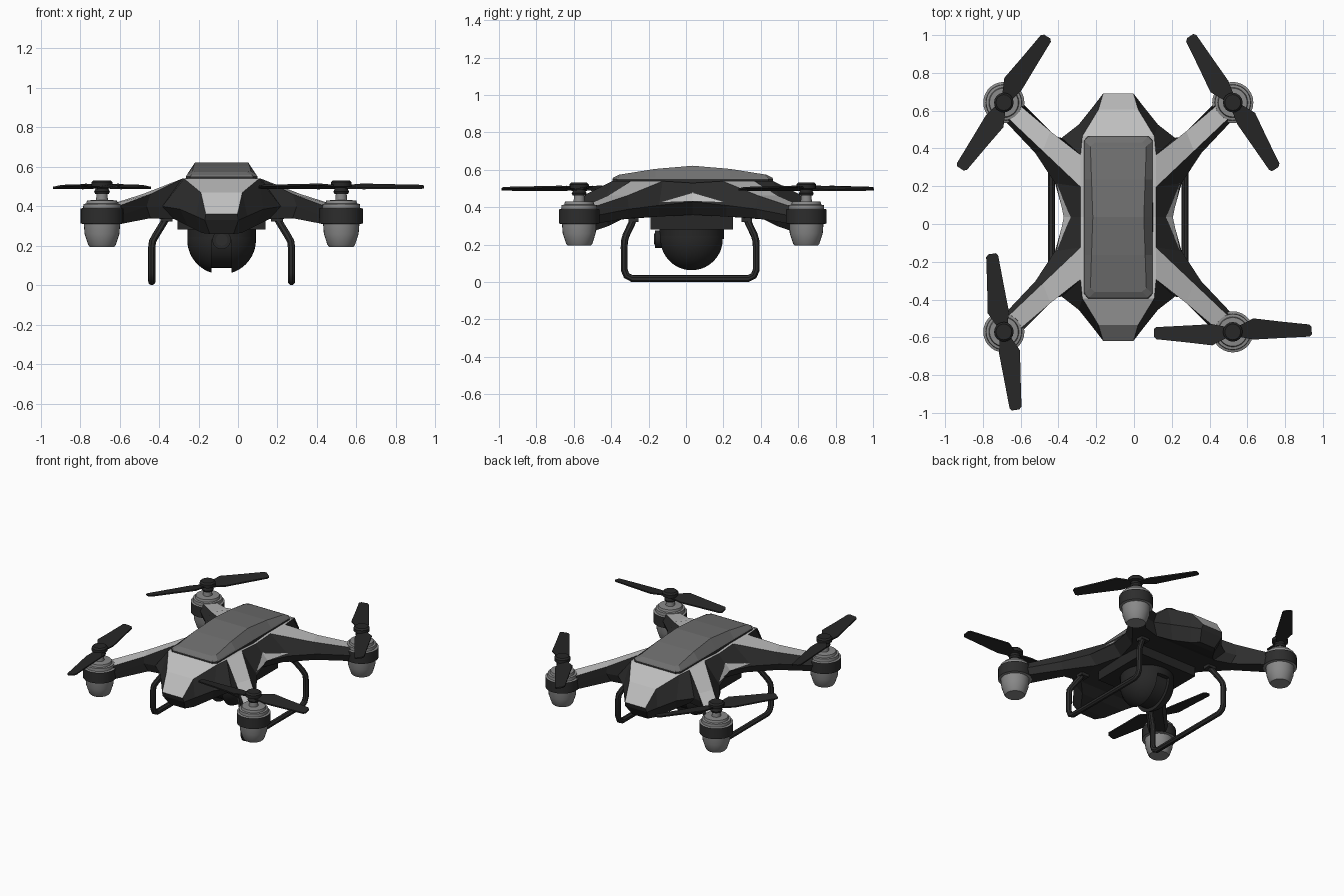
import bpy, bmesh, math
from mathutils import Vector, Matrix

if "Cube" in bpy.data.objects:
    bpy.data.objects.remove(bpy.data.objects["Cube"])

CX, CY = -0.083, 0.036          # centre of the airframe


def material(name, v):
    m = bpy.data.materials.new(name)
    m.diffuse_color = (v, v, v, 1)
    m.use_nodes = True
    m.node_tree.nodes["Principled BSDF"].inputs["Base Color"].default_value = m.diffuse_color
    return m


LIGHT = material("light grey shell", 0.52)
DARK = material("dark body", 0.026)
CANOPY = material("canopy grey", 0.16)
METAL = material("motor grey", 0.25)
BLACK = material("black plastic", 0.02)


def finish(bm, name, mats, loc=(CX, CY, 0), smooth=False):
    bmesh.ops.remove_doubles(bm, verts=bm.verts, dist=1e-4)
    bmesh.ops.recalc_face_normals(bm, faces=bm.faces)
    me = bpy.data.meshes.new(name)
    bm.to_mesh(me)
    bm.free()
    for m in mats:
        me.materials.append(m)
    ob = bpy.data.objects.new(name, me)
    ob.location = loc
    bpy.context.collection.objects.link(ob)
    if smooth:
        bpy.ops.object.select_all(action='DESELECT')
        bpy.context.view_layer.objects.active = ob
        ob.select_set(True)
        bpy.ops.object.shade_smooth_by_angle(angle=math.radians(35))
    return ob


def mirrored(name, faces, mats):
    """Mesh from one quadrant of (points, material) faces, mirrored in x and y."""
    bm = bmesh.new()
    for sx in (1, -1):
        for sy in (1, -1):
            for pts, mi in faces:
                f = bm.faces.new([bm.verts.new((p[0] * sx, p[1] * sy, p[2])) for p in pts])
                f.material_index = mi
    return finish(bm, name, mats)


def band(a, b, mi):
    return [((a[i], a[i + 1], b[i + 1], b[i]), mi) for i in range(len(a) - 1)]


def mid(p):
    return (0, p[1], p[2])


def strip(pts, mi):
    """Close a row of points across to the x = 0 plane."""
    return [((p, q, mid(q), mid(p)), mi) for p, q in zip(pts, pts[1:])]


def box(name, size, loc, mat):
    bm = bmesh.new()
    bmesh.ops.create_cube(bm, size=1, matrix=Matrix.Diagonal((*size, 1)))
    return finish(bm, name, [mat], loc)


def cylinder(name, r, depth, loc, mat, axis='Z', r2=None, seg=32):
    bm = bmesh.new()
    rot = {'Z': Matrix(), 'X': Matrix.Rotation(math.pi / 2, 4, 'Y'),
           'Y': Matrix.Rotation(math.pi / 2, 4, 'X')}[axis]
    bmesh.ops.create_cone(bm, cap_ends=True, segments=seg, radius1=r,
                          radius2=r if r2 is None else r2, depth=depth, matrix=rot)
    return finish(bm, name, [mat], loc, True)


# Airframe: edge of the light top, widest outline and belly outline (nose to side)
top = [(.08, .655, .36), (.105, .57, .47), (.19, .43, .54), (.20, .33, .54), (.36, .455, .462),
       (.525, .595, .40), (.595, .535, .40), (.40, .35, .462), (.20, .16, .54), (.20, 0, .53)]
wide = [(.085, .645, .33), (.13, .59, .35), (.21, .49, .385), (.30, .42, .40), (.38, .435, .40),
        (.51, .605, .355), (.61, .52, .355), (.44, .34, .39), (.335, .18, .41), (.285, 0, .43)]
belly = [(.06, .60, .26), (.10, .55, .265), (.17, .45, .30), (.24, .38, .335), (.36, .41, .34),
         (.515, .595, .31), (.60, .53, .31), (.42, .35, .34), (.28, .18, .35), (.22, 0, .36)]
faces = band(top, wide, 1) + band(wide, belly, 1)
for ring, mi in ((top, 0), (belly, 1)):
    faces += strip(ring[:4] + ring[8:], mi)
    faces += [((ring[3], ring[4], ring[7], ring[8]), mi),
              ((ring[4], ring[5], ring[6], ring[7]), mi)]
faces += [((a[0], b[0], mid(b[0]), mid(a[0])), 1) for a, b in ((top, wide), (wide, belly))]
mirrored("airframe", faces, [LIGHT, DARK])

# Light sliver on each flank
out = Vector((.004, 0, .004))
sliver = [Vector(top[9]).lerp(Vector(wide[9]), .55) + out,
          Vector(top[8]).lerp(Vector(wide[8]), .9) + out, Vector(wide[9]) + out]
mirrored("side_accent", [(sliver, 0)], [LIGHT])

# Faceted canopy with dark seam
plan = [(.155, .425), (.177, .40), (.177, .20), (.177, 0)]
k0 = [(x + .006, y + .006 * (y > 0), .525) for x, y in plan]
k1 = [(x + .004, y + .004 * (y > 0), .552) for x, y in plan]
k2 = [(x, y, .558) for x, y in plan]
k3 = [(.125, .395, .574), (.148, .375, .577), (.142, .20, .605), (.135, 0, .622)]
faces = band(k0, k1, 1) + band(k1, k2, 0) + band(k2, k3, 0) + strip(k3, 0)
for a, b, mi in ((k0, k1, 1), (k1, k2, 0), (k2, k3, 0)):
    faces.append(((a[0], b[0], mid(b[0]), mid(a[0])), mi))
mirrored("canopy", faces, [CANOPY, DARK])

# Motors: lathed pod with a dark ring, shaft, hub and two-bladed propeller
pod = [(0, .195), (.062, .195), (.07, .205), (.088, .26), (.092, .31), (.109, .313), (.109, .388),
       (.096, .392), (.094, .412), (.08, .414), (.076, .43), (.03, .432), (.027, .47), (0, .47)]
hub = [(0, .462), (.034, .462), (.04, .475), (.034, .485), (.034, .495), (.052, .50),
       (.052, .522), (.042, .532), (0, .532)]
blade = [(.02, .025), (.06, .045), (.11, .07), (.25, .052), (.405, .034), (.418, .02), (.418, -.02),
         (.405, -.03), (.25, -.036), (.11, -.042), (.05, -.03), (.02, -.025)]


def lathe(name, prof, mats, loc, dark=lambda c: False, n=28):
    bm = bmesh.new()
    for k in range(n):
        a, b = (2 * math.pi * (k + d) / n for d in (0, 1))
        for (r, z), (s, w) in zip(prof, prof[1:]):
            pts = [(r, z, a), (s, w, a), (s, w, b), (r, z, b)]
            if r == 0:
                pts.pop()
            elif s == 0:
                pts.pop(2)
            f = bm.faces.new([bm.verts.new((q * math.cos(t), q * math.sin(t), h)) for q, h, t in pts])
            f.material_index = int(dark((z + w) / 2))
    return finish(bm, name, mats, loc, True)


def propeller(name, loc, angle):
    bm = bmesh.new()
    for turn in (0, math.pi):
        f = bm.faces.new([bm.verts.new((x, y, y * .18)) for x, y in blade])
        ext = bmesh.ops.extrude_face_region(bm, geom=[f], use_keep_orig=True)
        vs = [g for g in ext['geom'] if isinstance(g, bmesh.types.BMVert)]
        bmesh.ops.translate(bm, verts=vs, vec=(0, 0, .009))
        bmesh.ops.rotate(bm, verts=bm.verts, matrix=Matrix.Rotation(math.pi, 3, 'Z'))
    ob = finish(bm, name, [BLACK], loc)
    ob.rotation_euler.z = math.radians(angle)


for side, sx in (("left", -1), ("right", 1)):
    for end, sy in (("front", -1), ("rear", 1)):
        x, y = CX + sx * .606, CY + sy * .607
        tag = end + "_" + side
        angle = {"front_left": 98.5, "front_right": .7, "rear_left": 56.5, "rear_right": 122.6}[tag]
        lathe(tag + "_motor", pod, [METAL, DARK], (x, y, 0), lambda z: .312 < z < .388)
        lathe(tag + "_hub", hub, [BLACK], (x, y, 0), n=16)
        propeller(tag + "_propeller", (x, y, .494), angle)

# Camera under the belly: mount plate, collar, two half shells, core and lens
GY, GZ = .03, .23
box("camera_mount", (.445, .44, .08), (CX, GY, .322), BLACK)
cylinder("camera_collar", .173, .07, (CX, GY, GZ + .035), BLACK, seg=40)
for side, s in (("left", -1), ("right", 1)):
    bm = bmesh.new()
    bmesh.ops.create_uvsphere(bm, u_segments=40, v_segments=24, radius=.174)
    cut = bmesh.ops.bisect_plane(bm, geom=bm.verts[:] + bm.edges[:] + bm.faces[:], dist=1e-5,
                                 plane_co=(s * .05, 0, 0), plane_no=(s, 0, 0), clear_inner=True)
    bmesh.ops.holes_fill(bm, edges=[e for e in bm.edges if e.is_boundary], sides=0)
    finish(bm, side + "_camera_shell", [BLACK], (CX, GY, GZ), True)
cylinder("camera_core", .142, .104, (CX, GY, GZ), BLACK, 'X')
cylinder("camera_lens_barrel", .047, .08, (CX, GY - .155, GZ), BLACK, 'Y')
cylinder("camera_lens", .03, .008, (CX, GY - .196, GZ), DARK, 'Y')

# Landing gear: one bent tube each side with brackets
half = [(.275, .30, .35), (.295, .312, .315), (.335, .343, .25), (.35, .351, .222), (.354, .353, .19),
        (.354, .353, .065), (.354, .34, .034), (.354, .31, .019)]
for side, s in (("left", -1), ("right", 1)):
    path = [(x, -y, z) for x, y, z in half] + half[::-1]
    cu = bpy.data.curves.new(side + "_landing_leg", 'CURVE')
    cu.dimensions = '3D'
    cu.bevel_depth = .019
    cu.bevel_resolution = 2
    cu.use_fill_caps = True
    sp = cu.splines.new('POLY')
    sp.points.add(len(path) - 1)
    for p, (x, y, z) in zip(sp.points, path):
        p.co = (s * x, y, z, 1)
    cu.materials.append(DARK)
    ob = bpy.data.objects.new(side + "_landing_leg", cu)
    ob.location = (CX, .0225, 0)
    bpy.context.collection.objects.link(ob)
    bpy.ops.object.select_all(action='DESELECT')
    bpy.context.view_layer.objects.active = ob
    ob.select_set(True)
    bpy.ops.object.convert(target='MESH')
    bpy.ops.object.shade_smooth_by_angle(angle=math.radians(40))
    for end, sy in (("front", -1), ("rear", 1)):
        box(f"{end}_{side}_leg_bracket", (.06, .055, .04), (CX + s * .28, .0225 + sy * .303, .342), DARK)
